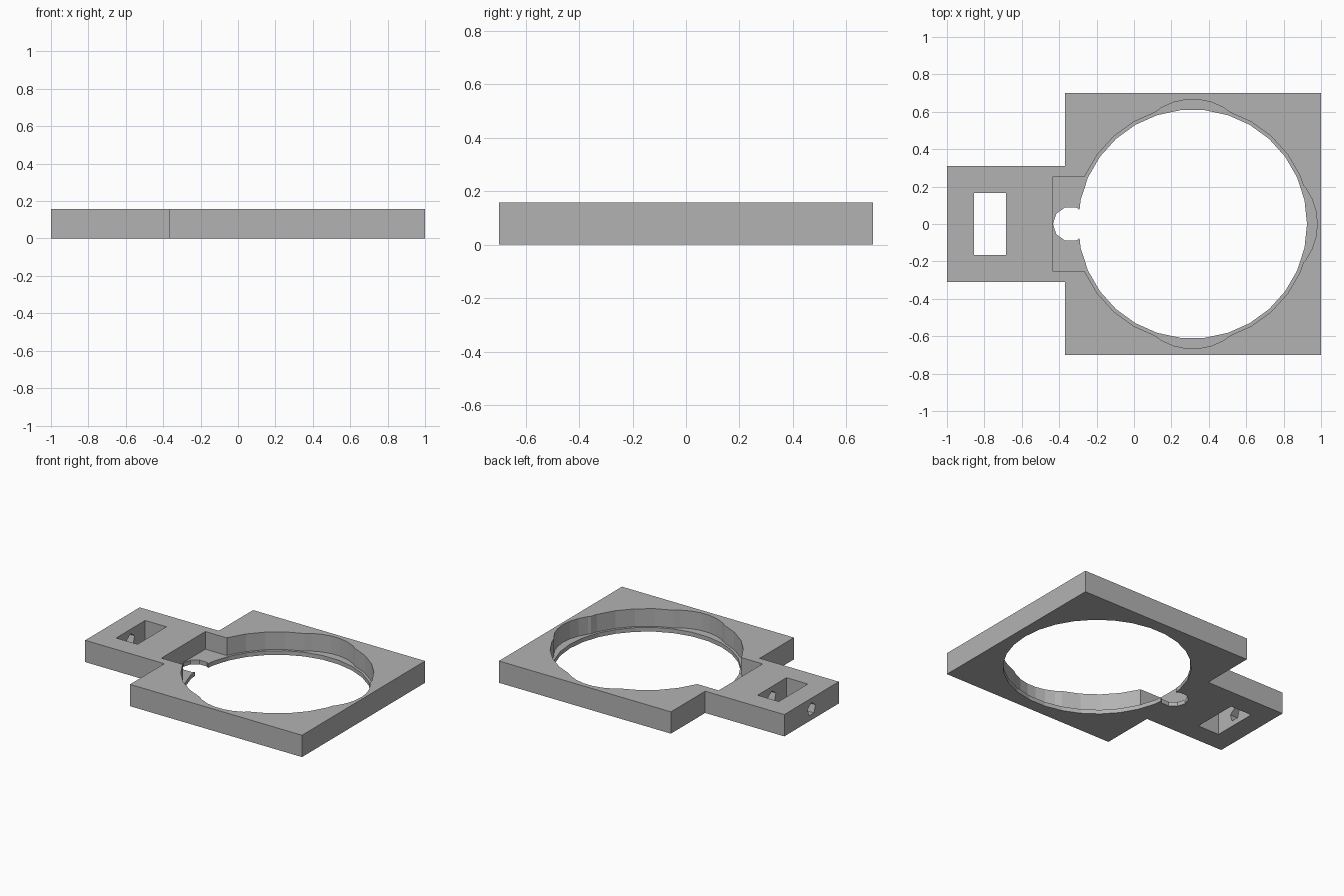
import bpy
import bmesh
from math import cos, sin, pi
from mathutils import Matrix, Vector

cube = bpy.data.objects.get("Cube")
if cube:
    bpy.data.objects.remove(cube, do_unlink=True)

HEIGHT = 0.157
LIP = 0.03            # thickness of the ledge under the round recess
ABOVE = HEIGHT + 0.1
CX = 0.313            # centre of the round opening

grey = bpy.data.materials.new("light_grey")
grey.use_nodes = True
colour = (0.45, 0.45, 0.45, 1)
grey.diffuse_color = colour
grey.node_tree.nodes["Principled BSDF"].inputs["Base Color"].default_value = colour


def prism(name, outline, low, high, matrix=Matrix()):
    """Extrude a flat outline from low to high along local z."""
    bm = bmesh.new()
    face = bm.faces.new([bm.verts.new((x, y, low)) for x, y in outline])
    grown = bmesh.ops.extrude_face_region(bm, geom=[face])["geom"]
    bmesh.ops.translate(bm, vec=Vector((0, 0, high - low)),
                        verts=[v for v in grown if isinstance(v, bmesh.types.BMVert)])
    bmesh.ops.recalc_face_normals(bm, faces=bm.faces)
    bm.transform(matrix)
    mesh = bpy.data.meshes.new(name)
    bm.to_mesh(mesh)
    bm.free()
    mesh.materials.append(grey)
    obj = bpy.data.objects.new(name, mesh)
    bpy.context.collection.objects.link(obj)
    return obj


def ring(x, y, radius, sides):
    return [(x + radius * cos(2 * pi * i / sides), y + radius * sin(2 * pi * i / sides))
            for i in range(sides)]


def rectangle(x0, x1, half_y):
    return [(x0, -half_y), (x1, -half_y), (x1, half_y), (x0, half_y)]


# Square plate with its side tab as one outline
half = [(-1, 0.31), (-0.37, 0.31), (-0.37, 0.7), (1, 0.7)]
frame = prism("holder_frame", half + [(x, -y) for x, y in reversed(half)], 0, HEIGHT)

# Through openings, then recesses that stop at the ledge
cutters = [
    prism("round_opening", ring(CX, 0, 0.612, 30), -0.1, ABOVE),
    prism("keyhole", ring(-0.339, 0, 0.094, 10), -0.1, ABOVE),
    prism("tab_slot", rectangle(-0.855, -0.685, 0.165), -0.1, ABOVE),
    prism("round_recess", ring(CX, 0, 0.63, 30), LIP, ABOVE),
    prism("side_pocket", rectangle(-0.435, 0, 0.25), LIP, ABOVE),
]

# Shallow finger bulges on three sides of the recess
for dx, dy in ((1, 0), (0, 1), (0, -1)):
    cutters.append(prism("recess_bulge", ring(CX + 0.337 * dx, 0.337 * dy, 0.33, 30),
                         LIP, ABOVE))

# Five-sided pin hole along the tab, crossing the slot
along_x = Matrix.Translation((0, 0, 0.078)) @ Matrix.Rotation(-pi / 2, 4, 'Y')
cutters.append(prism("pin_hole", ring(0, 0, 0.047, 5), 0.6, 1.1, along_x))

bpy.context.view_layer.objects.active = frame
for cutter in cutters:
    cutter.hide_render = True
    cut = frame.modifiers.new(cutter.name, 'BOOLEAN')
    cut.operation = 'DIFFERENCE'
    cut.solver = 'EXACT'
    cut.object = cutter
    bpy.ops.object.modifier_apply(modifier=cut.name)
for cutter in cutters:
    bpy.data.objects.remove(cutter, do_unlink=True)
